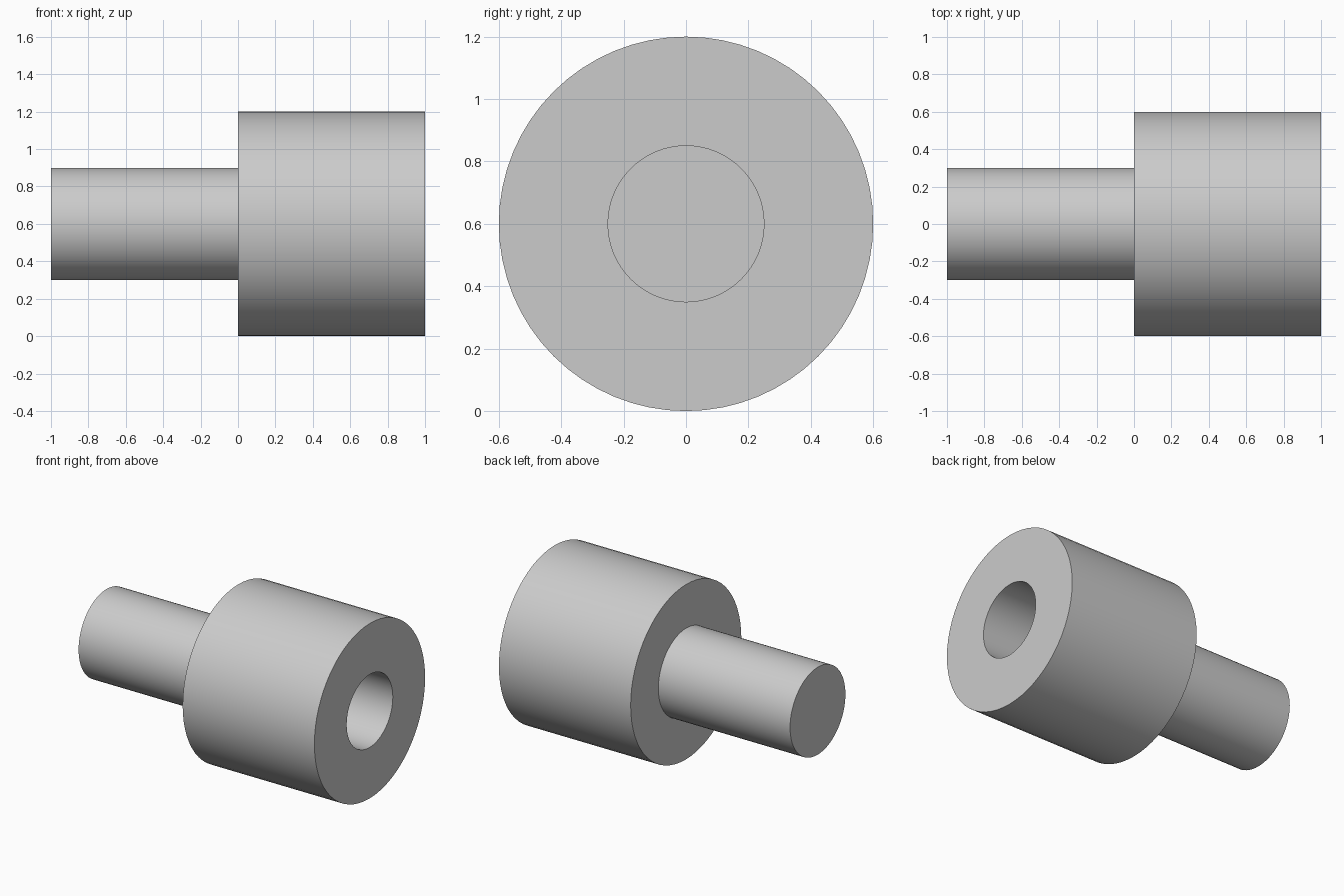
import bpy
import bmesh
import math
from mathutils import Vector

cube = bpy.data.objects.get("Cube")
if cube:
    bpy.data.objects.remove(cube, do_unlink=True)

SEGMENTS = 64
AXIS_Z = 0.6
BODY_R, SHAFT_R, BORE_R = 0.6, 0.3, 0.25
BORE_END = 0.2

# Plain grey metal
grey = bpy.data.materials.new("grey_metal")
grey.use_nodes = True
colour = (0.6, 0.6, 0.6, 1)
grey.diffuse_color = colour
grey.node_tree.nodes["Principled BSDF"].inputs["Base Color"].default_value = colour

# Half profile (x, radius): shaft end, shoulder, body, blind bore
profile = [(-1, SHAFT_R), (0, SHAFT_R), (0, BODY_R), (1, BODY_R),
           (1, BORE_R), (BORE_END, BORE_R)]

# Turn the profile around the x axis
bm = bmesh.new()
rings = []
for x, radius in profile:
    ring = []
    for i in range(SEGMENTS):
        a = math.tau * i / SEGMENTS
        ring.append(bm.verts.new(Vector((x, radius * math.cos(a),
                                         AXIS_Z + radius * math.sin(a)))))
    rings.append(ring)
for r0, r1 in zip(rings, rings[1:]):
    for i in range(SEGMENTS):
        j = (i + 1) % SEGMENTS
        bm.faces.new((r0[i], r0[j], r1[j], r1[i]))

# Close the shaft end and the bore floor
bm.faces.new(rings[0])
bm.faces.new(rings[-1])
bmesh.ops.recalc_face_normals(bm, faces=bm.faces)

mesh = bpy.data.meshes.new("stepped_bushing")
bm.to_mesh(mesh)
bm.free()
mesh.materials.append(grey)
bushing = bpy.data.objects.new("stepped_bushing", mesh)
bpy.context.collection.objects.link(bushing)

# Smooth the round walls, keep the rims sharp
bpy.ops.object.select_all(action="DESELECT")
bushing.select_set(True)
bpy.context.view_layer.objects.active = bushing
bpy.ops.object.shade_smooth_by_angle(angle=math.radians(30))
